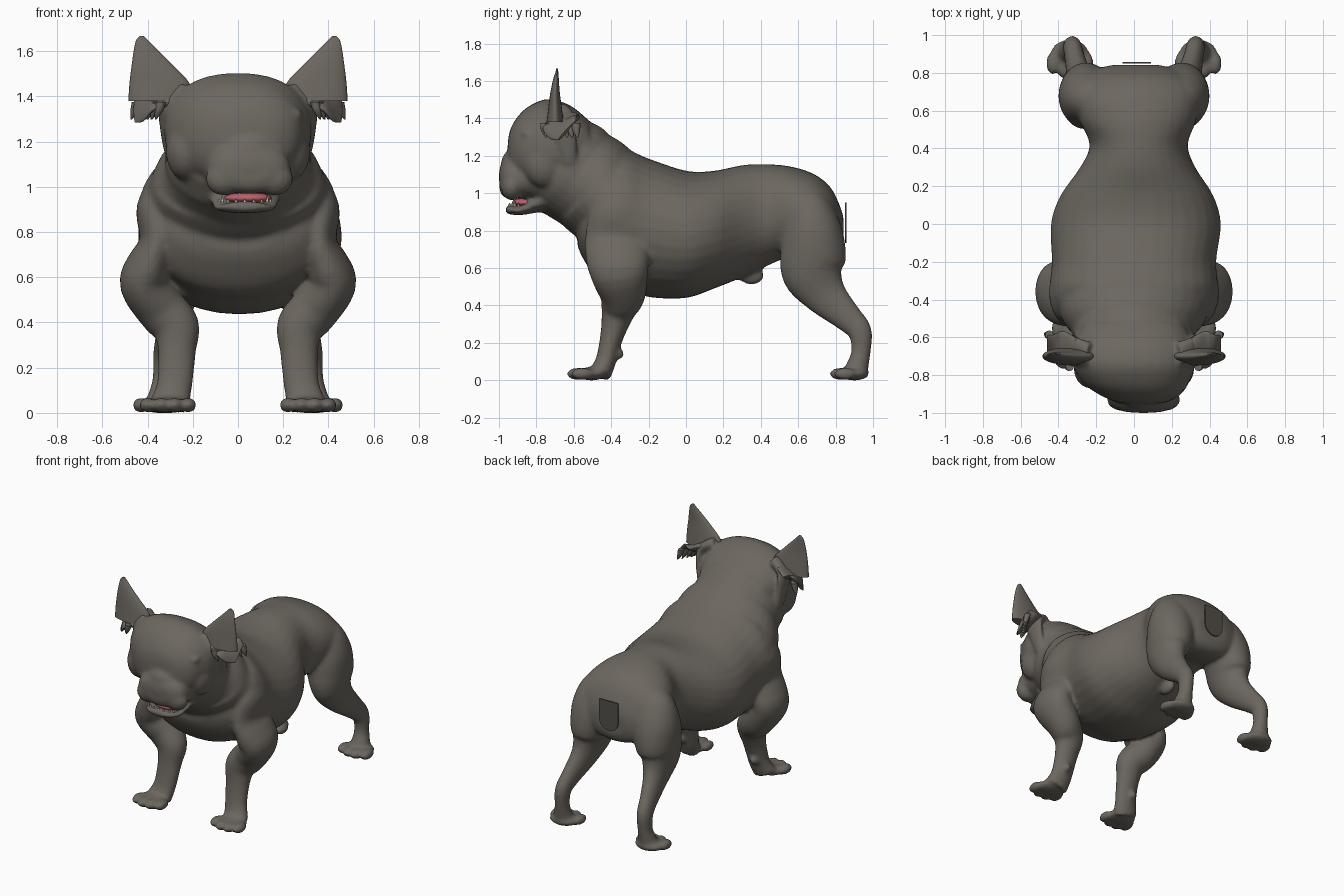
import bpy, bmesh, math
from mathutils import Vector, Matrix

cube = bpy.data.objects.get("Cube")
if cube:
    bpy.data.objects.remove(cube, do_unlink=True)


def material(name, colour):
    m = bpy.data.materials.new(name)
    m.use_nodes = True
    m.diffuse_color = (*colour, 1)
    bsdf = m.node_tree.nodes["Principled BSDF"]
    bsdf.inputs["Base Color"].default_value = (*colour, 1)
    bsdf.inputs["Roughness"].default_value = 0.8
    return m


COAT = material("grey brown coat", (0.15, 0.135, 0.115))
PINK = material("pink mouth", (0.5, 0.12, 0.15))
IVORY = material("ivory teeth", (0.6, 0.56, 0.48))
DARK = material("dark tail", (0.085, 0.077, 0.066))
LENGTHWISE = (0, 1, 0)
UPRIGHT = (0, 0, 1)


def spline(rows, steps=4):
    """Catmull-Rom interpolation of rows of numbers."""
    rows = [Vector(r) for r in rows]
    out = []
    for i in range(len(rows) - 1):
        a, b, c, d = (rows[max(0, min(len(rows) - 1, i + k))] for k in (-1, 0, 1, 2))
        for k in range(steps):
            t = k / steps
            out.append(0.5 * (2 * b + (c - a) * t + (2 * a - 5 * b + 4 * c - d) * t * t
                              + (3 * b - a - 3 * c + d) * t ** 3))
    return out + [rows[-1]]


def tube(bm, rows, power=2.0, axis=None, sides=32):
    """Closed loft through rows of x, y, z, side radius, other radius."""
    rows = spline(rows)
    rings = []
    for i, r in enumerate(rows):
        p, q = rows[max(0, i - 1)], rows[min(len(rows) - 1, i + 1)]
        t = Vector(axis) if axis else Vector(q[:3]) - Vector(p[:3])
        t.normalize()
        side = Vector((1, 0, 0))
        side = (side - t * side.dot(t)).normalized()
        up = t.cross(side)
        ring = []
        for k in range(sides):
            a = math.tau * k / sides
            c, s = math.cos(a), math.sin(a)
            c = math.copysign(abs(c) ** (2 / power), c)
            s = math.copysign(abs(s) ** (2 / power), s)
            ring.append(bm.verts.new(Vector(r[:3]) + side * c * r[3] + up * s * r[4]))
        rings.append(ring)
    for a, b in zip(rings, rings[1:]):
        for k in range(sides):
            n = (k + 1) % sides
            bm.faces.new((a[k], a[n], b[n], b[k]))
    bm.faces.new(rings[0][::-1])
    bm.faces.new(rings[-1])


def ball(bm, centre, radii):
    m = Matrix.Translation(centre) @ Matrix.Diagonal((*radii, 1))
    bmesh.ops.create_uvsphere(bm, u_segments=20, v_segments=12, radius=1, matrix=m)


def finish(bm, name, mat, smooth=True):
    bmesh.ops.recalc_face_normals(bm, faces=bm.faces[:])
    mesh = bpy.data.meshes.new(name)
    for f in bm.faces:
        f.smooth = smooth and len(f.verts) < 5
    bm.to_mesh(mesh)
    bm.free()
    mesh.materials.append(mat)
    ob = bpy.data.objects.new(name, mesh)
    bpy.context.scene.collection.objects.link(ob)
    return ob


def mirrored(rows, s):
    return [(r[0] * s, *r[1:]) for r in rows]


skin = bmesh.new()

# Torso, from chest to rump
tube(skin, [(0, -.58, .82, .19, .1), (0, -.55, .82, .30, .17), (0, -.47, .83, .40, .29),
            (0, -.35, .865, .445, .37), (0, -.2, .815, .435, .37), (.01, 0, .78, .45, .34),
            (.015, .15, .805, .405, .315), (.02, .3, .85, .305, .3), (.025, .42, .88, .26, .275),
            (.02, .55, .90, .31, .245), (.015, .68, .87, .335, .235), (.015, .77, .835, .29, .2),
            (.01, .82, .8, .21, .14), (.01, .842, .79, .12, .08)], 2.1, LENGTHWISE)

# Neck with shallow skin folds
tube(skin, [(0, -.72, 1.2, .29, .25), (0, -.62, 1.13, .32, .278), (0, -.57, 1.09, .325, .268),
            (0, -.5, 1.05, .37, .272), (0, -.45, 1.0, .395, .268), (0, -.38, .95, .43, .27),
            (0, -.25, .85, .43, .28)])

# Skull, muzzle, jaw
tube(skin, [(0, -.52, 1.22, .26, .17), (0, -.62, 1.24, .31, .23), (0, -.74, 1.25, .325, .254),
            (.01, -.84, 1.24, .28, .225), (.03, -.9, 1.23, .22, .18),
            (.04, -.94, 1.22, .14, .12), (.045, -.953, 1.21, .07, .06)], 2.3, LENGTHWISE)
tube(skin, [(.03, -.76, 1.08, .21, .13), (.045, -.88, 1.08, .19, .11), (.05, -.95, 1.08, .175, .11),
            (.05, -.985, 1.075, .13, .085), (.05, -.997, 1.075, .08, .05)], 2.3, LENGTHWISE)
tube(skin, [(.01, -.66, 1.0, .2, .12), (.03, -.78, .955, .16, .06), (.03, -.88, .91, .14, .027),
            (.03, -.94, .912, .11, .025), (.03, -.965, .915, .06, .018)])
ball(skin, (.05, -.935, 1.15), (.11, .055, .08))
ball(skin, (.05, -.985, 1.09), (.06, .018, .035))
ball(skin, (0, .35, .56), (.035, .07, .05))

for s in (-1, 1):
    # Lips, brows, closed eyelids, cheeks
    ball(skin, (.05 + s * .11, -.93, 1.035), (.085, .06, .075))
    ball(skin, (.04 + s * .17, -.855, 1.32), (.08, .035, .03))
    ball(skin, (.045 + s * .165, -.885, 1.255), (.045, .02, .02))
    ball(skin, (s * .235, -.76, 1.16), (.085, .11, .13))

    # Front leg from shoulder to wrist
    tube(skin, mirrored([(.31, -.35, 1.0, .08, .1), (.36, -.36, .9, .09, .15),
                         (.355, -.37, .76, .08, .17), (.395, -.365, .65, .1, .17),
                         (.415, -.355, .57, .108, .155), (.34, -.34, .46, .11, .125),
                         (.275, -.36, .38, .105, .095), (.27, -.385, .28, .085, .07),
                         (.275, -.41, .18, .08, .057), (.285, -.43, .1, .08, .055),
                         (.305, -.46, .03, .09, .06)], s))
    ball(skin, (s * .29, -.36, .14), (.03, .03, .03))

    # Hind leg with thigh, hock and heel
    tube(skin, mirrored([(.15, .64, 1.0, .06, .07), (.2, .66, .92, .14, .12),
                         (.235, .675, .8, .16, .16), (.255, .68, .68, .145, .175),
                         (.27, .68, .57, .115, .165), (.285, .75, .45, .075, .115),
                         (.31, .86, .34, .055, .08), (.325, .93, .26, .05, .065),
                         (.33, .935, .15, .048, .052), (.335, .915, .07, .065, .06),
                         (.335, .9, .03, .07, .06)], s))

    # Paws: a pad with four toes
    for x, y in ((.31, -.505), (.34, .9)):
        ball(skin, (s * x, y, .035), (.105, .08, .036))
        for k in range(4):
            o = (k - 1.5) * .06
            ball(skin, (s * x + o, y - .085 + abs(o) * .4, .034), (.037, .062, .034))

    # Folded ear root along the side of the head
    tube(skin, mirrored([(.23, -.69, 1.43, .05, .07), (.31, -.67, 1.39, .035, .08),
                         (.325, -.64, 1.3, .025, .06), (.31, -.62, 1.16, .02, .035)], s))

body = finish(skin, "body", COAT)
remesh = body.modifiers.new("Merge", "REMESH")
remesh.mode = "VOXEL"
remesh.voxel_size = 0.012
remesh.use_smooth_shade = True
soften = body.modifiers.new("Soften", "SMOOTH")
soften.factor = 0.5
soften.iterations = 10

for s, label in ((1, "left"), (-1, "right")):
    # Upright pointed ear with a flat base
    bm = bmesh.new()
    tube(bm, mirrored([(.345, -.70, 1.38, .14, .046), (.348, -.70, 1.46, .132, .036),
                       (.38, -.70, 1.54, .09, .025), (.41, -.695, 1.61, .05, .015),
                       (.425, -.69, 1.65, .025, .007), (.425, -.69, 1.668, .008, .004)], s),
         axis=UPRIGHT)
    finish(bm, label + "_upright_ear", COAT)

    # Drooping ear flap with a ragged edge
    bm = bmesh.new()
    tube(bm, mirrored([(.28, -.68, 1.41, .03, .06), (.35, -.67, 1.385, .025, .1),
                       (.41, -.66, 1.36, .022, .1), (.455, -.635, 1.335, .01, .07)], s))
    for k in range(7):
        x, y = .35 + k * .018, -.755 + k * .028
        tube(bm, mirrored([(x - .01, y, 1.375, .022, .024), (x, y, 1.335, .018, .02),
                           (x + .015, y + .008, 1.297, .003, .004)], s), sides=8, axis=UPRIGHT)
    finish(bm, label + "_ear_flap", COAT)

# Tongue and gums
bm = bmesh.new()
ball(bm, (.045, -.86, .95), (.105, .07, .026))
finish(bm, "tongue", PINK)

# Lower teeth along the jaw
bm = bmesh.new()
for k in range(9):
    a = math.pi * (k + .5) / 9
    height = .03 if k in (1, 7) else .015
    bmesh.ops.create_cone(bm, segments=8, radius1=.008, radius2=.001, depth=height, cap_ends=True,
                          matrix=Matrix.Translation((.03 + .115 * math.cos(a),
                                                     -.885 - .06 * math.sin(a), .932 + height / 2)))
finish(bm, "lower_teeth", IVORY)

# Docked tail plate with a rounded lower end
bm = bmesh.new()
outline = [(-.06, .95), (.09, .95)]
outline += [(.015 + .075 * math.cos(a), .81 - .075 * math.sin(a))
            for a in (math.pi * k / 12 for k in range(13))]
face = bm.faces.new([bm.verts.new((x, .85, z)) for x, z in outline])
lift = bmesh.ops.extrude_face_region(bm, geom=[face])["geom"]
bmesh.ops.translate(bm, vec=(0, .008, 0), verts=[v for v in lift if isinstance(v, bmesh.types.BMVert)])
finish(bm, "tail", DARK, False)
